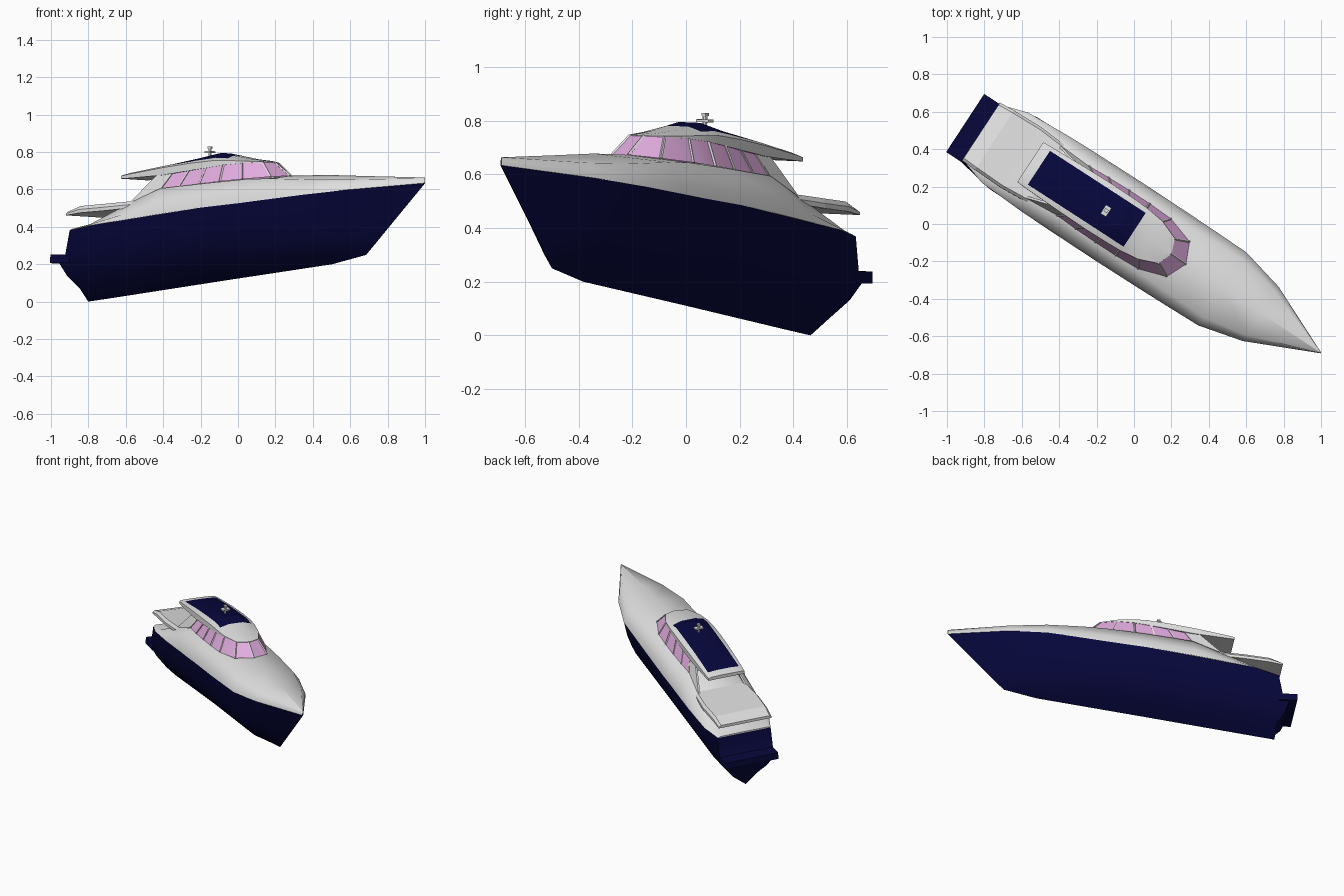
import bpy, bmesh, math
from mathutils import Matrix, Vector

if "Cube" in bpy.data.objects:
    bpy.data.objects.remove(bpy.data.objects["Cube"])

# Boat space: x runs to the bow, y to port; this pose turns and heels the whole boat
POSE = (Matrix.Rotation(math.radians(-33.25), 4, 'Z')
        @ Matrix.Translation((0, -0.051, 0)) @ Matrix.Rotation(-0.035, 4, 'X'))


def material(name, rgb):
    m = bpy.data.materials.new(name)
    m.diffuse_color = (*rgb, 1)
    m.use_nodes = True
    m.node_tree.nodes["Principled BSDF"].inputs["Base Color"].default_value = m.diffuse_color
    return m


WHITE = material("white", (0.74, 0.74, 0.74))
NAVY = material("navy", (0.002, 0.002, 0.045))
PINK = material("pink_glass", (0.77, 0.42, 0.75))


def finish(name, bm, mats, smooth=None):
    bmesh.ops.remove_doubles(bm, verts=bm.verts, dist=0.0005)
    bmesh.ops.recalc_face_normals(bm, faces=bm.faces)
    me = bpy.data.meshes.new(name)
    bm.to_mesh(me)
    bm.free()
    for m in mats:
        me.materials.append(m)
    ob = bpy.data.objects.new(name, me)
    bpy.context.collection.objects.link(ob)
    ob.matrix_world = POSE
    if smooth:
        bpy.ops.object.select_all(action='DESELECT')
        ob.select_set(True)
        bpy.context.view_layer.objects.active = ob
        bpy.ops.object.shade_smooth_by_angle(angle=math.radians(smooth))
    return ob


def mirrored(half):
    """Half section that ends on the centre line -> full section."""
    return half + [(x, -y, z) for x, y, z in reversed(half[:-1])]


def loft(name, rows, mats, closed=False, caps=(), rule=None, smooth=None, stern=False):
    bm = bmesh.new()
    vr = [[bm.verts.new(p) for p in r] for r in rows]
    n = len(rows[0])
    for a, b in zip(vr, vr[1:]):
        for i in range(n if closed else n - 1):
            j = (i + 1) % n
            f = bm.faces.new((a[i], a[j], b[j], b[i]))
            if rule:
                f.material_index = rule(f.calc_center_median())
    for c in caps:
        bm.faces.new(vr[c])
    if stern:  # close the first section with level strips
        a = vr[0]
        for i in range(n // 2):
            strip = [a[i], a[i + 1], a[n - 2 - i], a[n - 1 - i]]
            bm.faces.new(list(dict.fromkeys(strip)))
    return finish(name, bm, mats, smooth)


def box(name, size, at, mat):
    bm = bmesh.new()
    bmesh.ops.create_cube(bm, size=1, matrix=Matrix.Translation(at) @ Matrix.Diagonal((*size, 1)))
    return finish(name, bm, [mat])


def bar(name, a, b, r, mat, sides=4):
    a, b = Vector(a), Vector(b)
    bm = bmesh.new()
    rot = (b - a).to_track_quat('Z', 'Y').to_matrix().to_4x4()
    bmesh.ops.create_cone(bm, cap_ends=True, segments=sides, radius1=r, radius2=r,
                          depth=(b - a).length, matrix=Matrix.Translation((a + b) / 2) @ rot)
    return finish(name, bm, [mat])


# Hull: each station runs from the sheer down a rounded V to the keel
hull = [
    [(-.93, .185, .375), (-.955, .187, .24), (-1.003, .17, .2), (-.975, .137, .136),
     (-.926, .085, .07), (-.924, 0, .0)],
    [(-.75, .23, .402), (-.75, .213, .28), (-.75, .19, .22), (-.75, .152, .155),
     (-.75, .093, .09), (-.75, 0, .022)],
    [(-.06, .243, .494), (-.06, .225, .39), (-.06, .20, .32), (-.06, .163, .255),
     (-.06, .10, .185), (-.06, 0, .112)],
    [(.585, .234, .563), (.59, .212, .46), (.60, .182, .38), (.61, .15, .31),
     (.62, .09, .25), (.631, 0, .2)],
    [(.83, .174, .592), (.83, .132, .49), (.835, .10, .42), (.84, .07, .355),
     (.845, .037, .30), (.847, 0, .25)],
    [(1.214, .002, .634), (1.12, .001, .535), (1.06, .001, .473), (1.0, .001, .41),
     (.95, .001, .358), (.90, 0, .305)],
]
loft("hull", [mirrored(h) for h in hull], [NAVY], smooth=60, stern=True)

# Swim platform at the stern
box("swim_platform", (.12, .37, .045), (-.991, 0, .222), NAVY)

# Deck: station, sheer half width and height, shoulder half width and height, crown
deck = [
    (-.93, .185, .375, .17, .382, .384), (-.80, .225, .396, .185, .408, .41),
    (-.54, .238, .430, .17, .53, .53), (-.37, .241, .453, .165, .60, .60),
    (-.06, .243, .494, .177, .628, .632), (.20, .241, .520, .175, .650, .658),
    (.35, .239, .537, .18, .652, .673), (.585, .234, .563, .185, .647, .678),
    (.83, .174, .592, .14, .648, .672), (1.214, .002, .634, .001, .66, .664),
]
loft("deck", [mirrored([(x, w, z), (x, w * .96 if x < 1.2 else w, z + (zs - z) * .35),
                        (x, ws, zs), (x, 0, zc)]) for x, w, z, ws, zs, zc in deck],
     [WHITE], smooth=60, stern=True)

# Aft deck overhanging the stern: half width, underside, top
aft = [(-.955, .185, .455, .474), (-.87, .19, .468, .505),
       (-.70, .195, .48, .518), (-.50, .18, .50, .535)]
loft("aft_overhang", [[(x, w, b), (x, w, (b + t) / 2), (x, w - .015, t), (x, -w + .015, t),
                       (x, -w, (b + t) / 2), (x, -w, b)] for x, w, b, t in aft],
     [WHITE], closed=True, caps=(0, -1))

# Cabin glass: sill and head points from the aft corner round to the bow centre
sill = [(-.37, .158, .598), (-.25, .163, .611), (-.12, .166, .624), (.01, .166, .637),
        (.15, .160, .650), (.30, .112, .664), (.35, 0, .673)]
head = [(-.32, .125, .682), (-.21, .130, .697), (-.10, .134, .713), (.01, .132, .726),
        (.12, .118, .737), (.225, .078, .742), (.25, 0, .744)]
sill_ring, head_ring = mirrored(sill), mirrored(head)
loft("cabin_windows", [sill_ring, head_ring], [PINK], smooth=30)
for a, b in zip(sill_ring, head_ring):
    bar("window_post", a, b, .006, WHITE)

# Cabin back wall and the raked side fins behind the windows
bm = bmesh.new()
bm.faces.new([bm.verts.new(p) for p in (sill_ring[0], head_ring[0], head_ring[-1], sill_ring[-1])])
finish("cabin_back_wall", bm, [WHITE])
for s in (1, -1):
    outer = [(-.56, s * .168, .525), (-.37, s * .160, .59), (-.32, s * .127, .69),
             (-.42, s * .13, .67)]
    inner = [(x, y - s * .012, z) for x, y, z in outer]
    loft("side_fin", [outer, inner], [WHITE], closed=True, caps=(0, -1))

# Roof: half width, underside, rim, half width and height of the panel edge, crown
roof = [
    (-.645, .127, .653, .668, .108, .674, .676), (-.59, .130, .656, .678, .108, .686, .690),
    (-.375, .137, .672, .712, .108, .724, .732), (-.20, .140, .696, .735, .108, .749, .765),
    (-.06, .138, .716, .749, .108, .766, .794), (.02, .134, .727, .751, .108, .763, .780),
    (.12, .121, .737, .748, .090, .755, .763), (.225, .080, .742, .746, .060, .748, .752),
    (.252, .012, .743, .745, .008, .746, .747),
]
loft("roof", [mirrored([(x, 0, b), (x, w, b), (x, w, r), (x, wp, p), (x, wp * .45, c),
                        (x, 0, c)])[:-1] for x, w, b, r, wp, p, c in roof],
     [WHITE, NAVY], closed=True, caps=(0, -1), smooth=20,  # dark sun panel on the top faces
     rule=lambda c: int(-.59 < c.x < .02 and abs(c.y) < .1 and c.z > .739 + .12 * c.x))

# Radar mast on the roof
bar("mast_post", (-.164, 0, .755), (-.164, 0, .828), .009, WHITE, 8)
box("mast_crossbar", (.035, .055, .010), (-.164, 0, .800), WHITE)
box("mast_cap", (.022, .018, .010), (-.164, 0, .824), WHITE)
